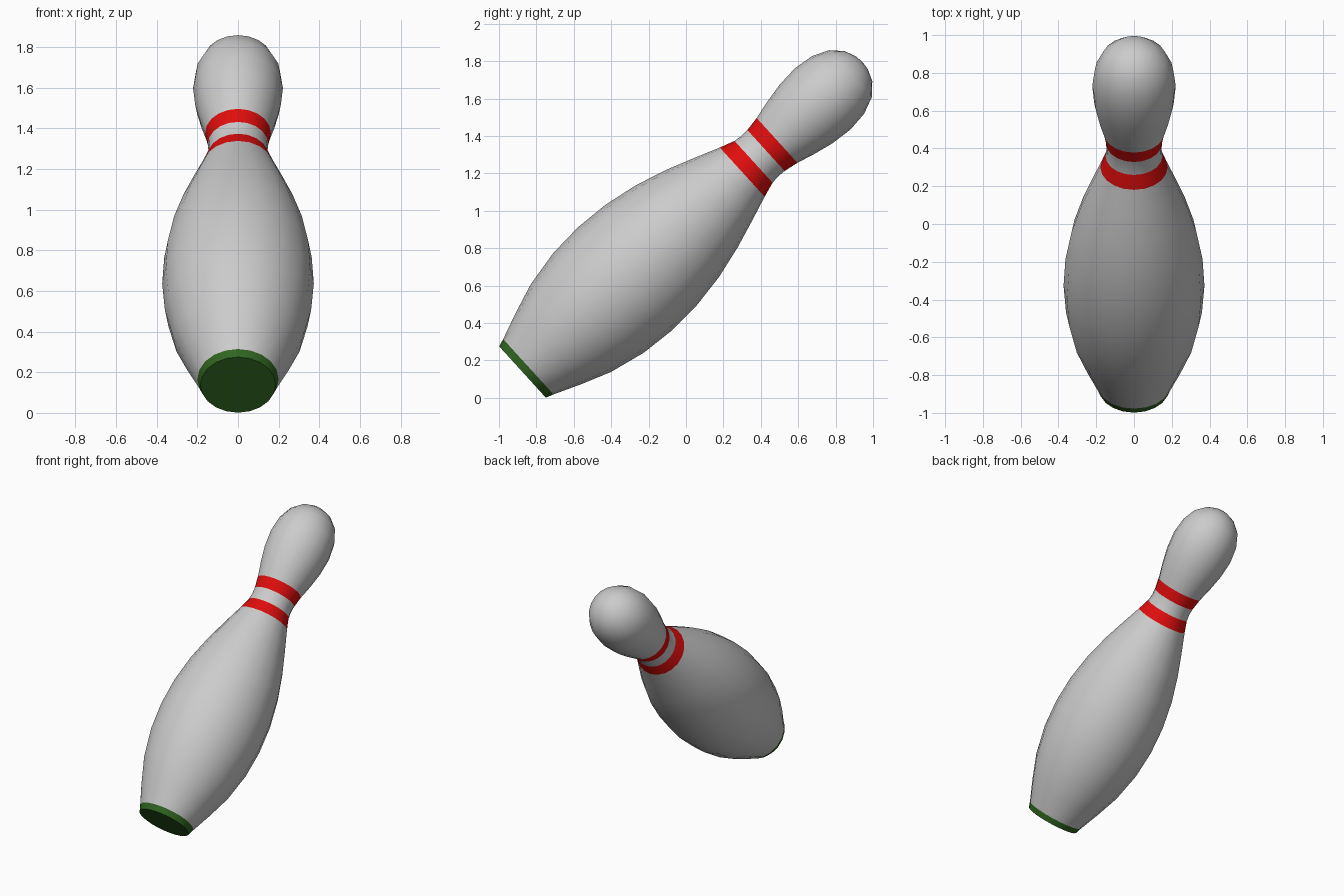
import bpy, bmesh
from math import sin, cos, pi, radians
from mathutils import Matrix

if "Cube" in bpy.data.objects:
    bpy.data.objects.remove(bpy.data.objects["Cube"])

SIDES = 20
# The pin leans back: base centre and tilt of its axis
PLACE = Matrix.Translation((0, -0.874, 0.138)) @ Matrix.Rotation(radians(-47.7), 4, 'X')


def material(name, rgb):
    m = bpy.data.materials.new(name)
    m.diffuse_color = (*rgb, 1)
    m.use_nodes = True
    m.node_tree.nodes["Principled BSDF"].inputs["Base Color"].default_value = m.diffuse_color
    return m


def revolve(name, profile, mat=None):
    """Lathe (height, radius) points around the pin axis; zero radius makes a pole."""
    bm = bmesh.new()
    rings = []
    for h, r in profile:
        n = SIDES if r > 0 else 1
        rings.append([bm.verts.new((r * cos(2 * pi * i / SIDES), r * sin(2 * pi * i / SIDES), h))
                      for i in range(n)])
    for a, b in zip(rings, rings[1:]):
        for i in range(SIDES):
            j = (i + 1) % SIDES
            quad = [a[i % len(a)], a[j % len(a)], b[j % len(b)], b[i % len(b)]]
            bm.faces.new(list(dict.fromkeys(quad)))
    bm.transform(PLACE)
    me = bpy.data.meshes.new(name)
    bm.to_mesh(me)
    bm.free()
    ob = bpy.data.objects.new(name, me)
    bpy.context.collection.objects.link(ob)
    if mat:
        me.materials.append(mat)
    bpy.ops.object.select_all(action='DESELECT')
    ob.select_set(True)
    bpy.context.view_layer.objects.active = ob
    bpy.ops.object.shade_smooth_by_angle(angle=radians(32))
    return ob


red = material("red", (0.75, 0.004, 0.004))
green = material("green", (0.03, 0.13, 0.015))

# Foot with flat underside
revolve("base", [(0, 0), (0, 0.185), (0.042, 0.2)], green)
# Belly
revolve("body", [(0.042, 0.2), (0.19, 0.26), (0.35, 0.318), (0.55, 0.36), (0.74, 0.373),
                 (0.93, 0.363), (1.12, 0.331), (1.3, 0.281), (1.46, 0.225), (1.588, 0.178)])
# Neck with two stripes
revolve("lower_stripe", [(1.588, 0.178), (1.67, 0.151)], red)
revolve("neck", [(1.67, 0.151), (1.715, 0.146), (1.76, 0.148)])
revolve("upper_stripe", [(1.76, 0.148), (1.84, 0.162)], red)
# Rounded head
revolve("head", [(1.84, 0.162), (1.94, 0.188), (2.05, 0.211), (2.17, 0.221), (2.28, 0.208),
                 (2.37, 0.17), (2.43, 0.108), (2.455, 0.045), (2.46, 0)])
